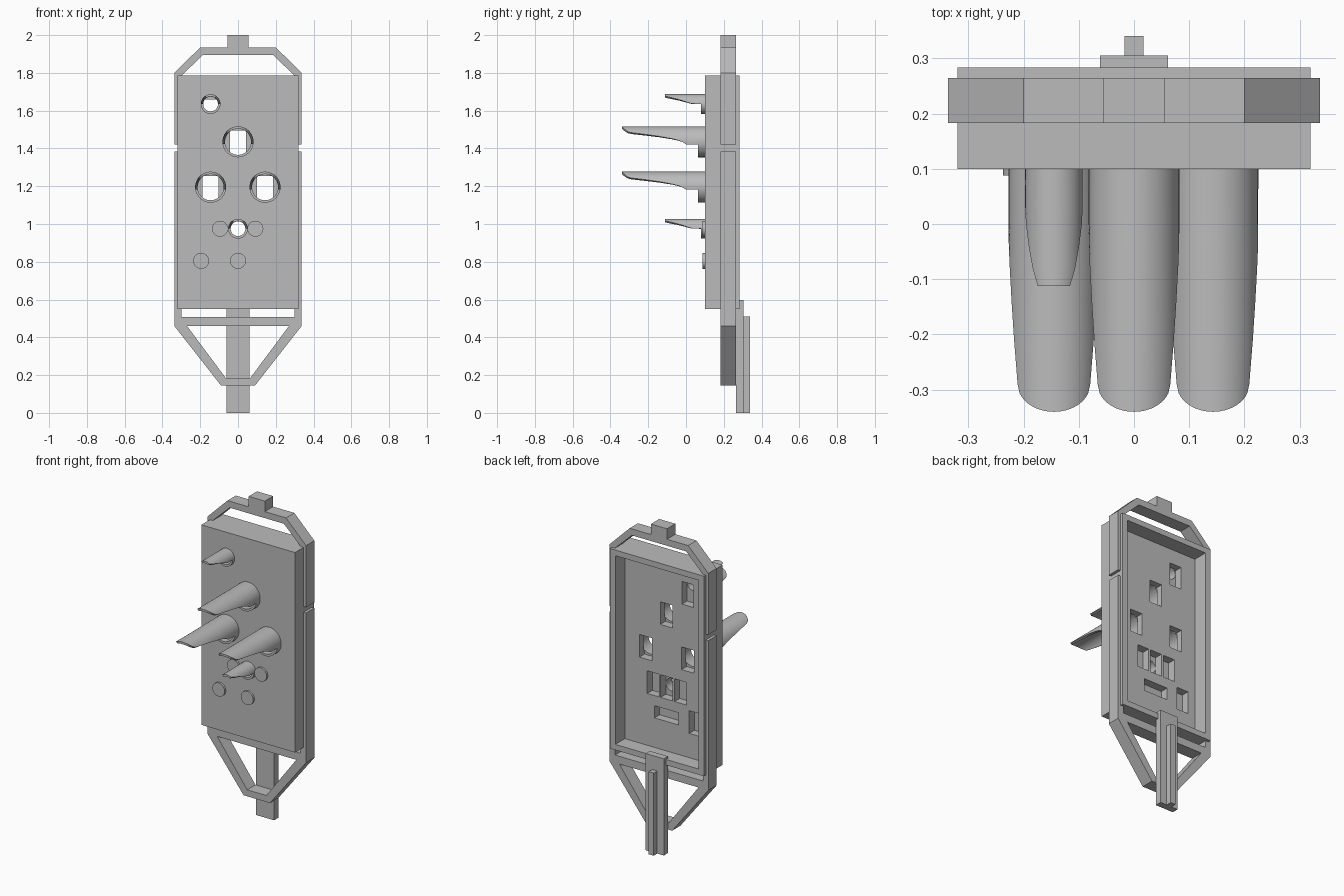
import bpy, bmesh, math
from mathutils import Matrix

if "Cube" in bpy.data.objects:
    bpy.data.objects.remove(bpy.data.objects["Cube"], do_unlink=True)

gray = bpy.data.materials.new("matte_gray")
gray.use_nodes = True
gray.diffuse_color = (0.5, 0.5, 0.5, 1)
gray.node_tree.nodes["Principled BSDF"].inputs["Base Color"].default_value = (0.5, 0.5, 0.5, 1)


def finish(name, bm, smooth=False):
    bmesh.ops.recalc_face_normals(bm, faces=bm.faces)
    mesh = bpy.data.meshes.new(name)
    bm.to_mesh(mesh)
    bm.free()
    mesh.materials.append(gray)
    ob = bpy.data.objects.new(name, mesh)
    bpy.context.collection.objects.link(ob)
    if smooth:
        shade(ob)
    return ob


def shade(ob):
    bpy.ops.object.select_all(action='DESELECT')
    ob.select_set(True)
    bpy.context.view_layer.objects.active = ob
    bpy.ops.object.shade_smooth_by_angle(angle=math.radians(35))


def prism(name, points, y0, y1):
    """Outline in the XZ plane, extruded along y."""
    bm = bmesh.new()
    face = bm.faces.new([bm.verts.new((x, y0, z)) for x, z in points])
    ext = bmesh.ops.extrude_face_region(bm, geom=[face])
    verts = [v for v in ext["geom"] if isinstance(v, bmesh.types.BMVert)]
    bmesh.ops.translate(bm, vec=(0, y1 - y0, 0), verts=verts)
    return finish(name, bm)


def box(name, x0, x1, y0, y1, z0, z1):
    return prism(name, [(x0, z0), (x1, z0), (x1, z1), (x0, z1)], y0, y1)


def mirrored(half):
    return half + [(-x, z) for x, z in reversed(half)]


def disc(name, x, z, r, y0, y1):
    bm = bmesh.new()
    bmesh.ops.create_cone(bm, cap_ends=True, segments=48, radius1=r, radius2=r, depth=y1 - y0,
                          matrix=Matrix.Translation((x, (y0 + y1) / 2, z)) @ Matrix.Rotation(math.pi / 2, 4, 'X'))
    return finish(name, bm, True)


def apply(ob):
    """Bake the modifiers into the mesh."""
    dg = bpy.context.evaluated_depsgraph_get()
    old = ob.data
    new = bpy.data.meshes.new_from_object(ob.evaluated_get(dg))
    ob.modifiers.clear()
    ob.data = new
    bpy.data.meshes.remove(old)


def cut(ob, cutter):
    mod = ob.modifiers.new("cut", 'BOOLEAN')
    mod.operation, mod.solver, mod.object = 'DIFFERENCE', 'EXACT', cutter
    apply(ob)
    bpy.data.objects.remove(cutter, do_unlink=True)


def spout(name, cx, cz, r, wall, stations, tip):
    """Half-round scoop: each station is (y, height of the trimmed edge)."""
    bm = bmesh.new()
    n, rows = 28, []
    for i, (y, h) in enumerate(stations):
        span = math.acos(h / r)
        row = []
        for k in range(n + 1):
            u = 2 * k / n - 1
            dx, dz = r * math.sin(u * span), r * math.cos(u * span)
            end = 0
            if i == len(stations) - 1:
                end = tip * math.sqrt(max(0, 1 - (dx / (r * math.sin(span))) ** 2))
            row.append(bm.verts.new((cx + dx, y - end, cz + dz)))
        rows.append(row)
    for a, b in zip(rows, rows[1:]):
        for k in range(n):
            bm.faces.new((a[k], a[k + 1], b[k + 1], b[k]))
    ob = finish(name, bm)
    # make the shell grow inwards whichever way the open sheet is oriented
    mid = ob.data.polygons[n // 2]
    mod = ob.modifiers.new("wall", 'SOLIDIFY')
    mod.thickness = wall
    mod.offset = -1 if mid.normal.z > 0 else 1
    apply(ob)
    shade(ob)


def collar(name, cx, cz, r, inner, y0):
    ob = disc(name, cx, cz, r, y0, 0.12)
    cut(ob, disc("cutter", cx, cz, inner, y0 - 0.1, 0.2))
    shade(ob)


# Hollow-backed housing
body = box("housing", -0.32, 0.32, 0.10, 0.283, 0.55, 1.785)
cut(body, box("cutter", -0.285, 0.285, 0.19, 0.4, 0.585, 1.75))

# Spouts with their collars, bores and rear pockets
long_path = [(0.11, -0.013), (0.0, -0.013), (-0.015, -0.003), (-0.035, 0.006), (-0.07, 0.016),
             (-0.14, 0.029), (-0.21, 0.039), (-0.29, 0.049)]
short_path = [(0.11, 0), (0.03, 0.002), (0.0, 0.012), (-0.04, 0.025), (-0.08, 0.035), (-0.112, 0.043)]
larges = [("top", 0, 1.435), ("right", -0.145, 1.195), ("left", 0.143, 1.195)]
smalls = [("upper", -0.145, 1.635), ("lower", 0, 0.975)]
pockets = []
for side, x, z in larges:
    spout(side + "_long_spout", x, z, 0.082, 0.013, long_path, 0.05)
    collar(side + "_collar", x, z, 0.082, 0.069, 0.063)
    cut(body, disc("cutter", x, z, 0.069, 0.0, 0.15))
    pockets.append((x, z - 0.01, 0.085, 0.14))
for side, x, z in smalls:
    spout(side + "_short_spout", x, z, 0.052, 0.012, short_path, 0)
    collar(side + "_small_collar", x, z, 0.052, 0.039, 0.08)
    cut(body, disc("cutter", x, z, 0.039, 0.0, 0.15))
    pockets.append((x, z - 0.045 if side == "upper" else z, 0.08, 0.14))

# Front buttons, each with a pocket behind it
for i, (x, z) in enumerate([(-0.095, 0.975), (0.092, 0.975), (-0.195, 0.805), (0, 0.805)]):
    disc("button_%d" % (i + 1), x, z, 0.042, 0.088, 0.11)
    pockets.append((x, z, 0.165, 0.075) if x == 0 else (x, z, 0.08, 0.14))
for x, z, w, h in pockets:
    cut(body, box("cutter", x - w / 2, x + w / 2, 0.14, 0.25, z - h / 2, z + h / 2))

# Surrounding frame in two halves with a small gap
prism("upper_frame", mirrored([(0.185, 1.895), (0.3, 1.785), (0.3, 1.42), (0.337, 1.42), (0.337, 1.8),
                               (0.2, 1.935), (0.055, 1.935), (0.055, 2.0)]), 0.183, 0.264)
prism("lower_frame", mirrored([(0.065, 0.185), (0.27, 0.46), (0.3, 0.505), (0.3, 1.385), (0.337, 1.385),
                               (0.337, 0.46), (0.09, 0.145)]), 0.183, 0.264)
box("cross_bar", -0.3, 0.3, 0.183, 0.264, 0.46, 0.508)

# Ribbed stem behind the frame
box("stem", -0.062, 0.062, 0.264, 0.305, 0, 0.597)
box("stem_rib", -0.017, 0.017, 0.30, 0.34, 0, 0.51)
